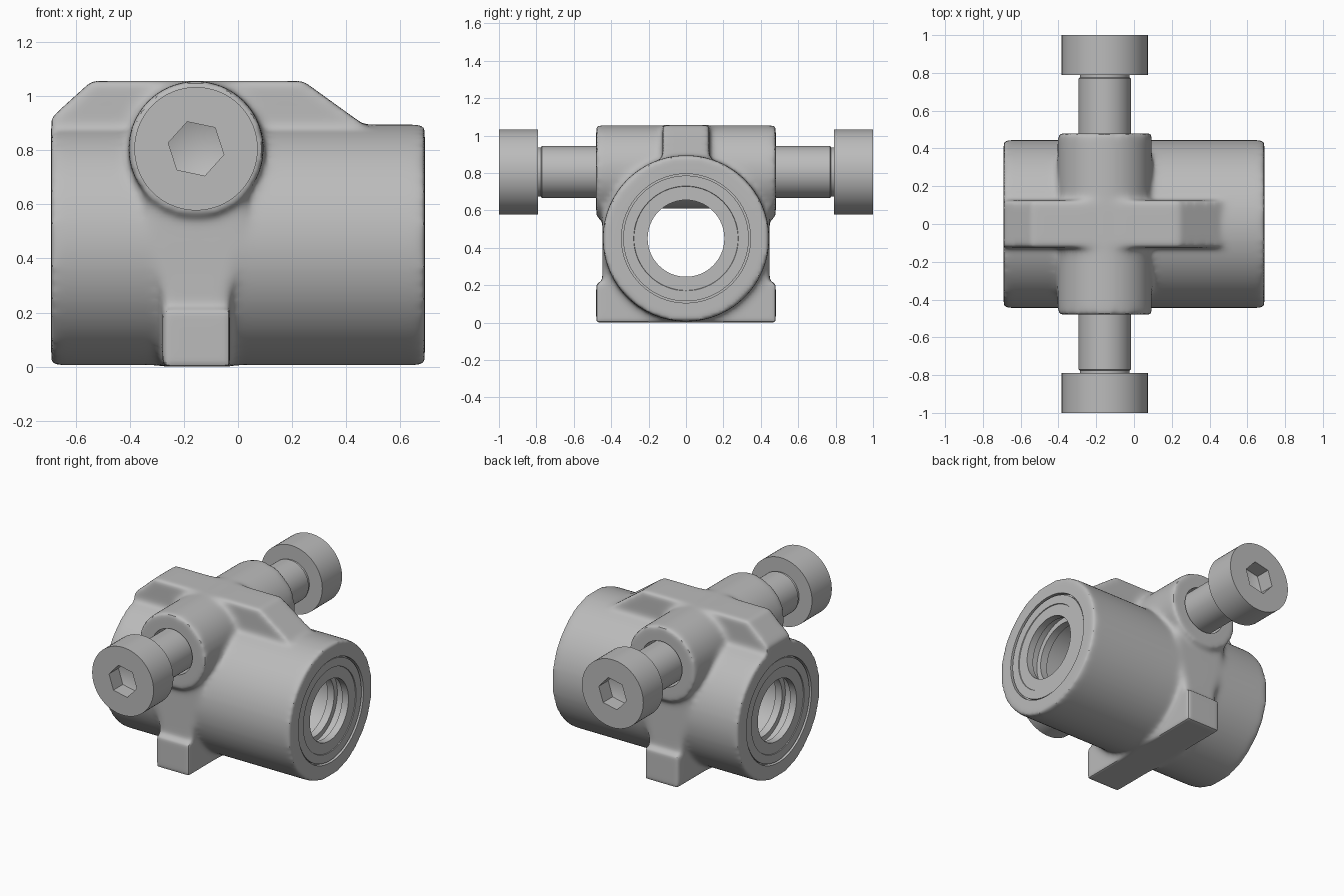
import bpy
import bmesh
from math import pi, radians, sin, cos
from mathutils import Vector

cube = bpy.data.objects.get("Cube")
if cube:
    bpy.data.objects.remove(cube, do_unlink=True)

grey = bpy.data.materials.new("plain_grey")
grey.use_nodes = True
COLOUR = (0.5, 0.5, 0.5, 1.0)
grey.diffuse_color = COLOUR
grey.node_tree.nodes["Principled BSDF"].inputs["Base Color"].default_value = COLOUR

BODY = Vector((0, 0, 0.45))         # axis of the main bore, along x
BOLT = Vector((-0.155, 0, 0.805))   # axis of the bolts, along y
X, Y = Vector((1, 0, 0)), Vector((0, 1, 0))


def lathe(bm, profile, axis, centre, segs=64, phase=0.0):
    """Spin (along, radius) points around an axis."""
    start = len(bm.verts)
    side = Vector((0, 0, 1)) * cos(phase) + axis.cross(Vector((0, 0, 1))) * sin(phase)
    verts = [bm.verts.new(centre + axis * a + side * r) for a, r in profile]
    edges = [bm.edges.new(pair) for pair in zip(verts, verts[1:])]
    bmesh.ops.spin(bm, geom=verts + edges, cent=centre, axis=axis,
                   dvec=(0, 0, 0), angle=2 * pi, steps=segs, use_merge=False)
    bm.verts.ensure_lookup_table()
    bmesh.ops.remove_doubles(bm, verts=bm.verts[start:], dist=1e-5)


def rod(bm, half, radius, axis, centre):
    lathe(bm, [(-half, 0), (-half, radius), (half, radius), (half, 0)], axis, centre)


def prism(bm, outline, half):
    """Extrude an x-z outline symmetrically along y."""
    face = bm.faces.new([bm.verts.new((x, -half, z)) for x, z in outline])
    new = bmesh.ops.extrude_face_region(bm, geom=[face])["geom"]
    moved = [v for v in new if isinstance(v, bmesh.types.BMVert)]
    bmesh.ops.translate(bm, verts=moved, vec=(0, 2 * half, 0))


def finish(name, bm):
    bmesh.ops.recalc_face_normals(bm, faces=bm.faces[:])
    mesh = bpy.data.meshes.new(name)
    bm.to_mesh(mesh)
    bm.free()
    mesh.materials.append(grey)
    obj = bpy.data.objects.new(name, mesh)
    bpy.context.collection.objects.link(obj)
    return obj


def activate(obj):
    bpy.ops.object.select_all(action='DESELECT')
    obj.select_set(True)
    bpy.context.view_layer.objects.active = obj


def apply(obj, mod):
    activate(obj)
    bpy.ops.object.modifier_apply(modifier=mod.name)


def cut(obj, cutter):
    cutter.hide_render = True
    mod = obj.modifiers.new("cut", 'BOOLEAN')
    mod.operation = 'DIFFERENCE'
    mod.solver = 'EXACT'
    mod.object = cutter
    apply(obj, mod)
    bpy.data.objects.remove(cutter, do_unlink=True)


def smooth(obj):
    activate(obj)
    bpy.ops.object.shade_smooth_by_angle(angle=radians(35))


# Cast housing: barrel, cross boss, top ridge, side webs and foot
bm = bmesh.new()
rod(bm, 0.69, 0.445, X, BODY)
rod(bm, 0.48, 0.25, Y, BOLT)
prism(bm, [(-0.69, 0.75), (-0.69, 0.92), (-0.54, 1.056), (0.24, 1.056),
           (0.47, 0.89), (0.53, 0.84), (0.53, 0.75)], 0.125)
prism(bm, [(-0.28, 0.1), (-0.03, 0.1), (-0.03, 0.25), (0.0, 0.45),
           (0.04, 0.65), (-0.35, 0.65), (-0.305, 0.45), (-0.28, 0.25)], 0.447)
prism(bm, [(-0.28, 0), (-0.03, 0), (-0.03, 0.21), (-0.28, 0.21)], 0.48)
housing = finish("housing", bm)

# Blend the pieces with soft fillets
remesh = housing.modifiers.new("blend", 'REMESH')
remesh.mode = 'VOXEL'
remesh.voxel_size = 0.015
apply(housing, remesh)
soften = housing.modifiers.new("soften", 'SMOOTH')
soften.factor = 0.5
soften.iterations = 14
apply(housing, soften)

# Stepped main bore and bolt hole
bm = bmesh.new()
lathe(bm, [(-0.8, 0), (-0.8, 0.345), (-0.53, 0.345), (-0.53, 0.25),
           (0.53, 0.25), (0.53, 0.345), (0.8, 0.345), (0.8, 0)], X, BODY)
cut(housing, finish("bore_cutter", bm))
bm = bmesh.new()
rod(bm, 0.6, 0.152, Y, BOLT)
cut(housing, finish("bolt_hole_cutter", bm))
smooth(housing)

# Cross sleeve seen inside the bore
bm = bmesh.new()
rod(bm, 0.31, 0.195, Y, BOLT)
smooth(finish("cross_sleeve", bm))

# Bearing ring at each end, with a shallow face step and an inner groove
ring = [(0.52, 0.205), (0.52, 0.346), (0.66, 0.346), (0.66, 0.336), (0.682, 0.336),
        (0.682, 0.28), (0.677, 0.278), (0.677, 0.205), (0.63, 0.205),
        (0.63, 0.24), (0.57, 0.24), (0.57, 0.205), (0.52, 0.205)]
for name, sign in (("left", 1), ("right", -1)):
    bm = bmesh.new()
    lathe(bm, ring, X * sign, BODY)
    smooth(finish(name + "_bearing", bm))

# Socket bolts with undercut necks and coned hexagonal sockets
shape = [(0.3, 0), (0.3, 0.14), (0.77, 0.14), (0.775, 0.132), (0.79, 0.132),
         (0.79, 0.228), (1.0, 0.228), (1.0, 0)]
socket = [(0.86, 0), (0.9, 0.105), (1.1, 0.105), (1.1, 0)]
for name, sign in (("back", 1), ("front", -1)):
    bm = bmesh.new()
    lathe(bm, shape, Y * sign, BOLT)
    bolt = finish(name + "_bolt", bm)
    bm = bmesh.new()
    lathe(bm, socket, Y * sign, BOLT, 6, radians(18))
    cut(bolt, finish(name + "_socket_cutter", bm))
    smooth(bolt)
